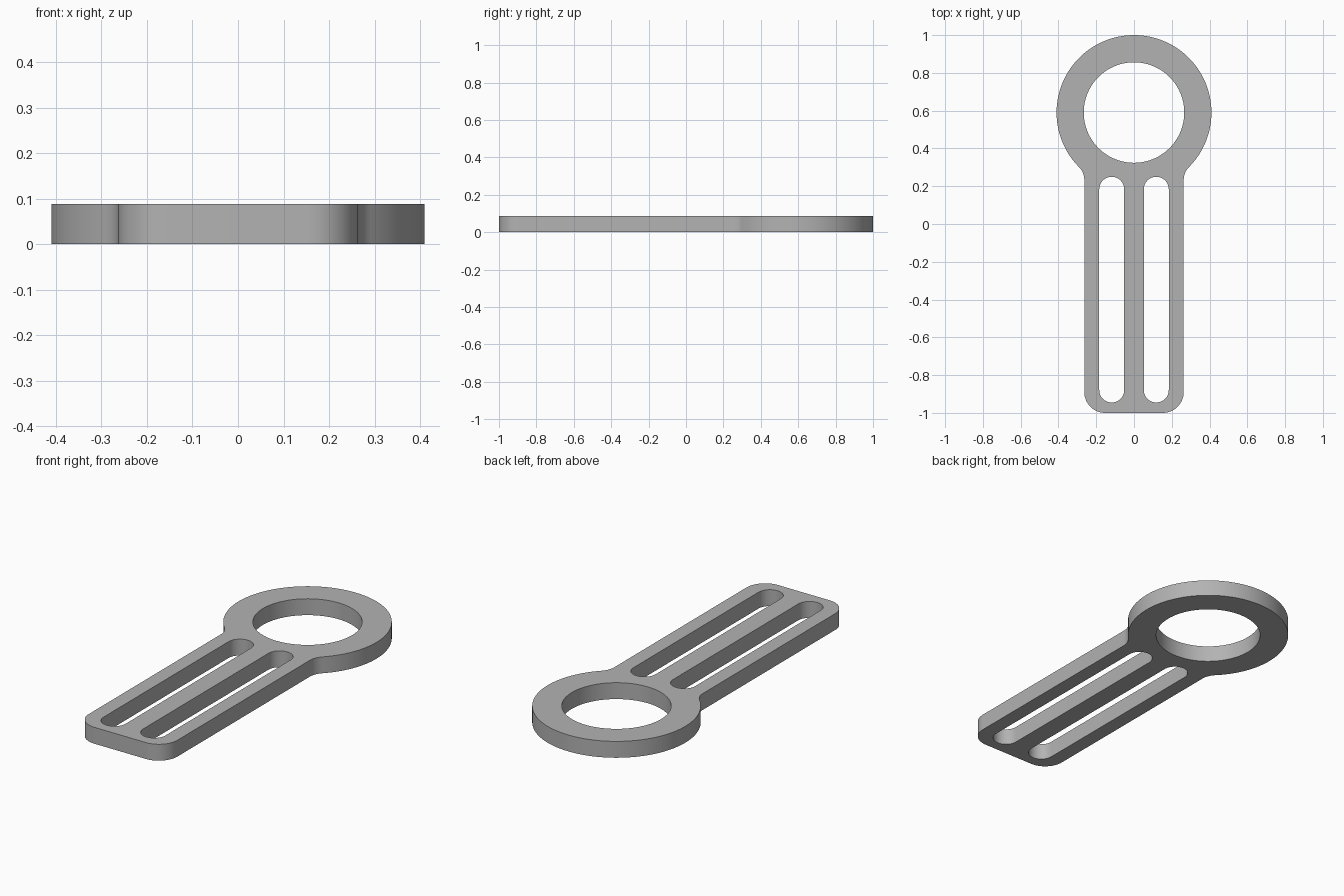
import bpy, bmesh
from math import pi, sin, cos, sqrt, atan2, radians

cube = bpy.data.objects.get("Cube")
if cube:
    bpy.data.objects.remove(cube, do_unlink=True)

THICK = 0.088
RING_Y, RING_R, HOLE_R = 0.59, 0.41, 0.266
HALF_W, CORNER, FILLET = 0.263, 0.11, 0.1
SLOT_X, SLOT_R, SLOT_LOW, SLOT_HIGH = 0.118, 0.066, -0.945, 0.25


def arc(cx, cy, r, a0, a1, n):
    return [(cx + r * cos(a0 + (a1 - a0) * i / n),
             cy + r * sin(a0 + (a1 - a0) * i / n)) for i in range(n + 1)]


def outline():
    # Right half: rounded foot, concave neck fillet, ring; then mirrored
    fx = HALF_W + FILLET
    drop = sqrt((RING_R + FILLET) ** 2 - fx ** 2)
    a = atan2(drop, fx)
    half = arc(HALF_W - CORNER, CORNER - 1, CORNER, -pi / 2, 0, 16)
    half += arc(fx, RING_Y - drop, FILLET, pi, pi - a, 12)
    half += arc(0, RING_Y, RING_R, -a, pi / 2, 56)[1:]
    return half + [(-x, y) for x, y in reversed(half[:-1])]


def slot(x):
    return (arc(x, SLOT_HIGH - SLOT_R, SLOT_R, 0, pi, 24)
            + arc(x, SLOT_LOW + SLOT_R, SLOT_R, pi, 2 * pi, 24))


hole = arc(0, RING_Y, HOLE_R, 0, 2 * pi, 96)[:-1]

# Fill the profile with its openings and extrude it into a plate
bm = bmesh.new()
edges = []
for loop in (outline(), hole, slot(-SLOT_X), slot(SLOT_X)):
    verts = [bm.verts.new((x, y, 0)) for x, y in loop]
    edges += [bm.edges.new((v, verts[i - 1])) for i, v in enumerate(verts)]
bmesh.ops.triangle_fill(bm, edges=edges, use_beauty=True, use_dissolve=False, normal=(0, 0, 1))
top = bmesh.ops.extrude_face_region(bm, geom=bm.faces[:], use_keep_orig=True)["geom"]
bmesh.ops.translate(bm, vec=(0, 0, THICK),
                    verts=[g for g in top if isinstance(g, bmesh.types.BMVert)])
bmesh.ops.recalc_face_normals(bm, faces=bm.faces[:])

mesh = bpy.data.meshes.new("slotted_ring_plate")
bm.to_mesh(mesh)
bm.free()
plate = bpy.data.objects.new("slotted_ring_plate", mesh)
bpy.context.collection.objects.link(plate)

# Plain grey
grey = bpy.data.materials.new("grey")
grey.use_nodes = True
grey.diffuse_color = (0.45, 0.45, 0.45, 1)
grey.node_tree.nodes["Principled BSDF"].inputs["Base Color"].default_value = (0.45, 0.45, 0.45, 1)
mesh.materials.append(grey)

# Smooth curved walls, keep the rims sharp
bpy.ops.object.select_all(action="DESELECT")
plate.select_set(True)
bpy.context.view_layer.objects.active = plate
bpy.ops.object.shade_smooth_by_angle(angle=radians(30))
